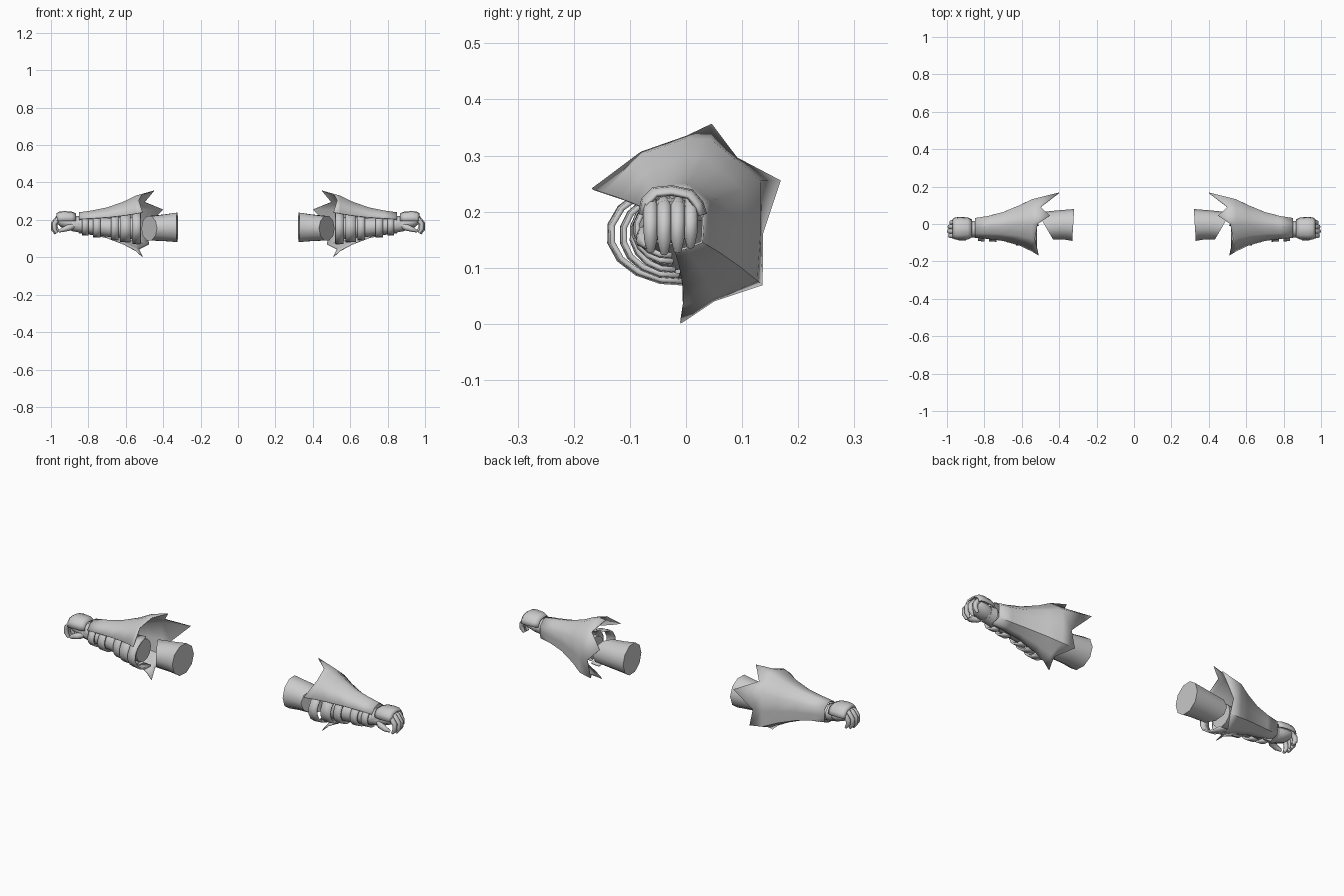
import bpy, bmesh, math
from mathutils import Vector

steel = bpy.data.materials.new("light_grey")
steel.diffuse_color = (0.6, 0.6, 0.6, 1)


def loft(name, rings, closed=True, cap=True, thick=0, angle=40):
    """Skin a list of point rings, then mirror to the other arm."""
    bm = bmesh.new()
    vs = [[bm.verts.new(p) for p in r] for r in rings]
    n = len(rings[0])
    for a, b in zip(vs, vs[1:]):
        for i in range(n if closed else n - 1):
            j = (i + 1) % n
            bm.faces.new((a[i], a[j], b[j], b[i]))
    if closed and cap:
        bm.faces.new(vs[0][::-1])
        bm.faces.new(vs[-1])
    bmesh.ops.recalc_face_normals(bm, faces=bm.faces)
    me = bpy.data.meshes.new(name)
    bm.to_mesh(me)
    bm.free()
    me.materials.append(steel)
    ob = bpy.data.objects.new(name, me)
    bpy.context.collection.objects.link(ob)
    bpy.ops.object.select_all(action='DESELECT')
    ob.select_set(True)
    bpy.context.view_layer.objects.active = ob
    bpy.ops.object.shade_smooth_by_angle(angle=math.radians(angle))
    if thick:
        s = ob.modifiers.new("thickness", 'SOLIDIFY')
        s.thickness = thick
        s.offset = 0
    m = ob.modifiers.new("other_arm", 'MIRROR')
    m.use_mirror_merge = False
    return ob


def oval(x, cy, cz, ry, rz, n=12, a0=0, a1=360, skew=0):
    """Oval in the yz plane; skew slides points in x with their y."""
    full = a1 - a0 == 360
    out = []
    for i in range(n):
        a = math.radians(a0 + (a1 - a0) * i / (n if full else n - 1))
        y = ry * math.cos(a)
        out.append((x + skew * y, cy + y, cz + rz * math.sin(a)))
    return out


def tube(name, path, radii, n=8):
    """Round tube along a path that bends in any direction."""
    pts = [Vector(p) for p in path]
    rings = []
    for i, p in enumerate(pts):
        t = (pts[min(i + 1, len(pts) - 1)] - pts[max(i - 1, 0)]).normalized()
        u = t.cross(Vector((0, 1, 0))).normalized()
        v = t.cross(u)
        rings.append([p + radii[i] * (u * math.cos(k * math.tau / n) + v * math.sin(k * math.tau / n))
                      for k in range(n)])
    return loft(name, rings, angle=60)


# Upper arm sleeve, cut on a slant at the elbow
loft("upper_arm", [oval(0.325, -0.005, 0.16, 0.085, 0.083, 10, skew=-0.06),
                   oval(0.39, -0.005, 0.158, 0.078, 0.075, 10, skew=0.2),
                   oval(0.475, -0.01, 0.155, 0.072, 0.068, 10, skew=0.58)])

# Forearm
loft("forearm", [oval(0.55, -0.02, 0.155, 0.062, 0.06),
                 oval(0.70, -0.03, 0.160, 0.050, 0.05),
                 oval(0.82, -0.032, 0.168, 0.040, 0.04),
                 oval(0.89, -0.032, 0.175, 0.040, 0.035)])

# Flared guard: one section shrunk toward the wrist, ending in a spiked rim
section = [(-0.15, 0.235), (-0.08, 0.305), (0, 0.333), (0.045, 0.332), (0.09, 0.295),
           (0.135, 0.258), (0.135, 0.16), (0.130, 0.075), (0.05, 0.045), (-0.005, 0.03)]
rim = [(0.51, -0.167, 0.24), (0.53, -0.08, 0.305), (0.515, 0, 0.333), (0.45, 0.045, 0.355),
       (0.50, 0.09, 0.295), (0.40, 0.167, 0.255), (0.495, 0.135, 0.16), (0.475, 0.135, 0.07),
       (0.53, 0.05, 0.042), (0.51, -0.01, 0.002)]
stations = [(0.85, -0.022, 0.18, 0.36), (0.78, -0.02, 0.18, 0.42), (0.70, -0.015, 0.178, 0.53),
            (0.61, -0.01, 0.174, 0.75), (0.545, -0.01, 0.17, 0.97)]
loft("spiked_guard",
     [[(x, cy + s * (y + 0.01), cz + s * (z - 0.17)) for y, z in section] for x, cy, cz, s in stations]
     + [rim], closed=False, thick=0.004, angle=50)

# Straps holding the guard across the open front
for x0, x1, cy, cz, ry, rz in [(0.52, 0.565, -0.01, 0.16, 0.128, 0.088),
                               (0.575, 0.63, -0.02, 0.158, 0.095, 0.075),
                               (0.64, 0.68, -0.025, 0.16, 0.072, 0.066),
                               (0.735, 0.775, -0.028, 0.165, 0.064, 0.056),
                               (0.80, 0.835, -0.03, 0.17, 0.060, 0.050)]:
    loft("strap", [oval(x0, cy, cz, ry, rz, 9, 105, 275),
                   oval(x1, cy, cz, ry * 0.96, rz * 0.96, 9, 105, 275)],
         closed=False, thick=0.009)

# Wrist cuff and palm
loft("wrist_cuff", [oval(0.845, -0.028, 0.178, 0.046, 0.044),
                    oval(0.88, -0.028, 0.18, 0.042, 0.038)])
loft("palm", [oval(0.865, -0.028, 0.178, 0.036, 0.032),
              oval(0.90, -0.028, 0.182, 0.046, 0.038),
              oval(0.945, -0.028, 0.193, 0.046, 0.032),
              oval(0.965, -0.028, 0.198, 0.036, 0.020)], angle=60)

# Arched plate over the knuckles
arch = [(-0.082, 0.195), (-0.076, 0.222), (-0.058, 0.240), (-0.025, 0.243),
        (0.010, 0.236), (0.027, 0.216), (0.034, 0.195)]
loft("knuckle_plate", [[(x, -0.025 + s * (y + 0.025), 0.19 + s * (z - 0.19) + dz) for y, z in arch]
                       for x, s, dz in [(0.868, 0.78, 0), (0.89, 0.95, 0), (0.93, 1, 0),
                                        (0.955, 0.96, 0), (0.968, 0.82, -0.002)]],
     closed=False, thick=0.008, angle=60)

# Curled fingers
for y, reach, drop in [(-0.063, 0.0, 0.0), (-0.039, 0.006, -0.004), (-0.015, 0.003, 0.0), (0.008, -0.006, 0.008)]:
    tube("finger", [(0.93, y, 0.215), (0.960 + reach, y, 0.208), (0.982 + reach, y, 0.180),
                    (0.982 + reach, y, 0.152 + drop), (0.968 + reach, y, 0.130 + drop)],
         [0.013, 0.0135, 0.013, 0.012, 0.007])

# Thumb
tube("thumb", [(0.875, -0.05, 0.170), (0.905, -0.072, 0.158), (0.935, -0.076, 0.148), (0.958, -0.068, 0.138)],
     [0.016, 0.017, 0.013, 0.006])
